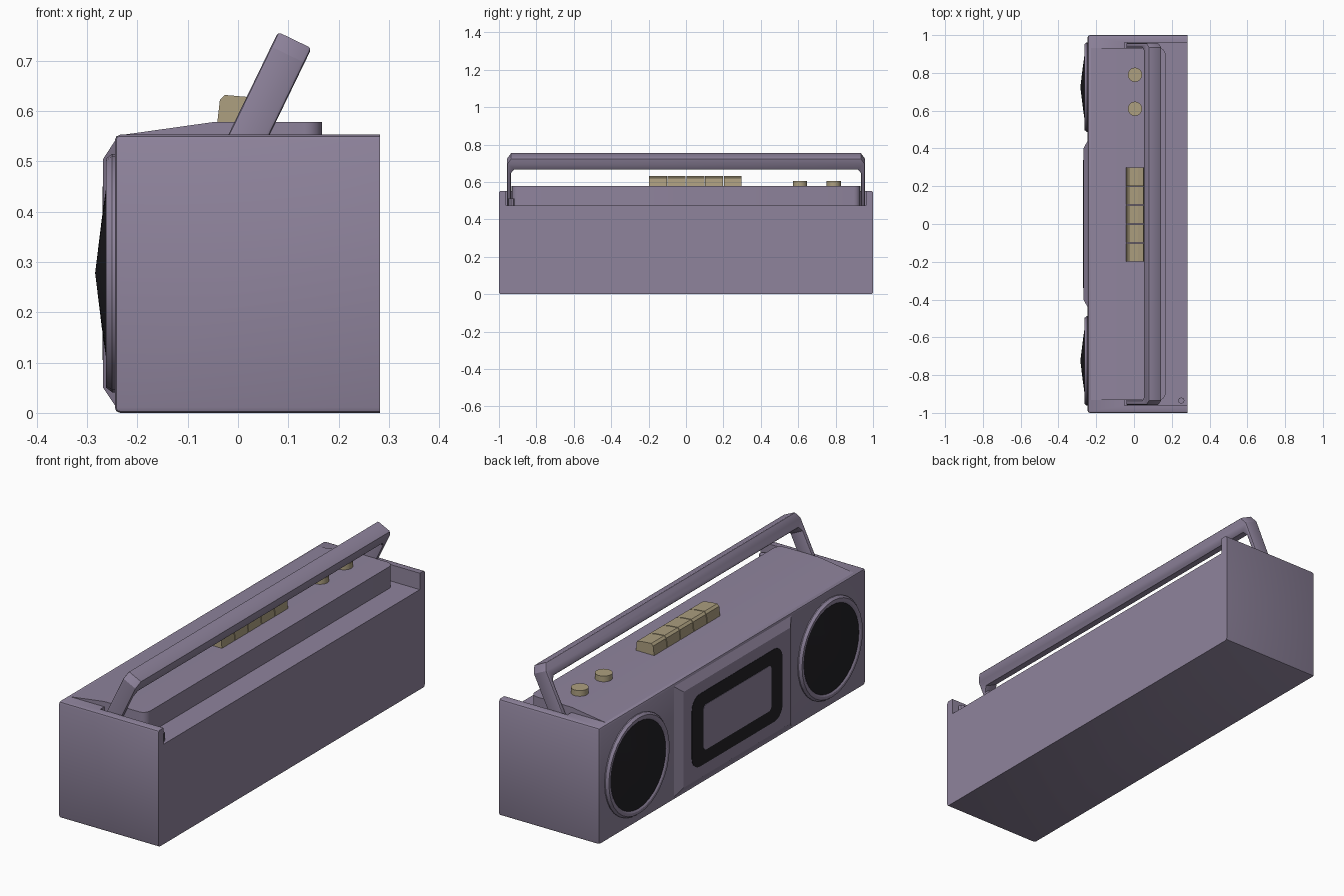
import bpy, bmesh, math
from mathutils import Vector

if "Cube" in bpy.data.objects:
    bpy.data.objects.remove(bpy.data.objects["Cube"])


def material(name, rgb):
    m = bpy.data.materials.new(name)
    m.diffuse_color = (*rgb, 1)
    m.use_nodes = True
    m.node_tree.nodes["Principled BSDF"].inputs["Base Color"].default_value = m.diffuse_color
    return m


PURPLE = material("dusty purple", (0.275, 0.23, 0.335))
DARK = material("speaker black", (0.016, 0.015, 0.019))
TAN = material("button tan", (0.42, 0.35, 0.215))


def finish(bm, name, mats, smooth=True):
    """Turn a bmesh into a named object."""
    bmesh.ops.recalc_face_normals(bm, faces=bm.faces)
    me = bpy.data.meshes.new(name)
    bm.to_mesh(me)
    bm.free()
    ob = bpy.data.objects.new(name, me)
    bpy.context.collection.objects.link(ob)
    for m in mats:
        me.materials.append(m)
    if smooth:
        smooth_object(ob)
    return ob


def smooth_object(ob):
    bpy.ops.object.select_all(action='DESELECT')
    bpy.context.view_layer.objects.active = ob
    ob.select_set(True)
    bpy.ops.object.shade_smooth_by_angle(angle=math.radians(30))


def prism(points, offset):
    """Closed outline extruded along an offset vector."""
    bm = bmesh.new()
    face = bm.faces.new([bm.verts.new(p) for p in points])
    ext = bmesh.ops.extrude_face_region(bm, geom=[face])
    moved = [v for v in ext["geom"] if isinstance(v, bmesh.types.BMVert)]
    bmesh.ops.translate(bm, verts=moved, vec=offset)
    bmesh.ops.recalc_face_normals(bm, faces=bm.faces)
    return bm


def box(x0, x1, y0, y1, z0, z1):
    return prism([(x0, y0, z0), (x1, y0, z0), (x1, y1, z0), (x0, y1, z0)], (0, 0, z1 - z0))


def bevel(bm, edges, width, segments=2):
    bmesh.ops.bevel(bm, geom=list(edges), offset=width, segments=segments,
                    profile=0.5, affect='EDGES')


def rounded_rect(x, hy, z0, z1, r):
    """Rounded rectangle outline in the yz plane."""
    pts = []
    corners = [(hy - r, z1 - r, 0), (-hy + r, z1 - r, 90), (-hy + r, z0 + r, 180), (hy - r, z0 + r, 270)]
    for cy, cz, a0 in corners:
        for k in range(6):
            a = math.radians(a0 + 18 * k)
            pts.append((x, cy + r * math.cos(a), cz + r * math.sin(a)))
    return pts


# case: box softened everywhere but the back, with a shelf cut in the top rear
bm = box(-0.245, 0.282, -1, 1, 0, 0.553)
bevel(bm, [e for e in bm.edges if min(v.co.x for v in e.verts) < 0], 0.011)
case = finish(bm, "case", [PURPLE], smooth=False)
cutter = finish(box(-0.05, 0.4, -0.962, 0.962, 0.475, 0.8), "shelf_cutter", [PURPLE], smooth=False)
mod = case.modifiers.new("shelf", 'BOOLEAN')
mod.operation, mod.object, mod.solver = 'DIFFERENCE', cutter, 'EXACT'
bpy.context.view_layer.objects.active = case
bpy.ops.object.modifier_apply(modifier=mod.name)
bpy.data.objects.remove(cutter)
smooth_object(case)

# raised top deck with a sloping front and rounded rear corners
profile = [(-0.235, 0.552), (-0.05, 0.578), (0.167, 0.578), (0.167, 0.46), (-0.235, 0.46)]
bm = prism([(x, -0.932, z) for x, z in profile], (0, 1.864, 0))
bevel(bm, [e for e in bm.edges if all(v.co.x > 0.16 for v in e.verts)
           and abs(e.verts[0].co.z - e.verts[1].co.z) > 0.05], 0.035, 4)
finish(bm, "top_deck", [PURPLE])

# central front panel, tapered towards the front
bm = bmesh.new()
back = [bm.verts.new((-0.24, y, z)) for y, z in [(-.45, .008), (.45, .008), (.45, .548), (-.45, .548)]]
front = [bm.verts.new((-0.268, y, z)) for y, z in [(-.4, .05), (.4, .05), (.4, .505), (-.4, .505)]]
bm.faces.new(back)
bm.faces.new(front)
for i in range(4):
    j = (i + 1) % 4
    bm.faces.new([back[i], back[j], front[j], front[i]])
finish(bm, "front_panel", [PURPLE], smooth=False)

# cassette window: dark surround plate and inner plate
finish(prism(rounded_rect(-0.266, 0.34, 0.105, 0.45, 0.06), (-0.0035, 0, 0)), "window_surround", [DARK])
finish(prism(rounded_rect(-0.267, 0.255, 0.17, 0.385, 0.02), (-0.004, 0, 0)), "window_plate", [PURPLE])

# speakers: lathed rim and shallow dark cone
RIM = [(0.237, -0.24), (0.237, -0.250), (0.228, -0.262), (0.214, -0.262), (0.206, -0.257)]
CONE = [(0.206, -0.257), (0.11, -0.2705), (0.0, -0.284)]
SIDES = 32
for side, label in ((-1, "a"), (1, "b")):
    for part, prof, mat in (("rim", RIM, PURPLE), ("cone", CONE, DARK)):
        bm = bmesh.new()
        vs = [bm.verts.new((x, side * 0.725, 0.278 + r)) for r, x in prof]
        es = [bm.edges.new(p) for p in zip(vs, vs[1:])]
        bmesh.ops.spin(bm, geom=vs + es, cent=(0, side * 0.725, 0.278), axis=(1, 0, 0),
                       angle=math.tau, steps=SIDES)
        bmesh.ops.remove_doubles(bm, verts=bm.verts, dist=1e-5)
        ob = finish(bm, f"speaker_{part}_{label}", [mat])
        # make the open lathe face forwards
        if sum(p.normal.x * p.area for p in ob.data.polygons) > 0:
            ob.data.flip_normals()

# carrying handle: U outline in (y, u), tilted backwards
axis = Vector((0.436, 0, 0.9))
across = Vector((0.9, 0, -0.436))
top = Vector((0.113, 0, 0.741))
half = [(0.935, 0.0), (0.957, -0.032), (0.957, -0.283), (0.935, -0.283), (0.935, -0.088), (0.918, -0.067)]
outline = half + [(-y, u) for y, u in reversed(half)]
W = 0.074
bm = prism([top + axis * u + Vector((0, y, 0)) - across * W / 2 for y, u in outline], across * W)
bevel(bm, [e for e in bm.edges if e.calc_face_angle(0) > math.radians(80)
           and abs((e.verts[0].co - e.verts[1].co).normalized().dot(across)) < 0.5], 0.007)
finish(bm, "handle", [PURPLE])

# row of five push buttons
key = [(-0.042, 0.57), (-0.036, 0.622), (-0.026, 0.632), (0.02, 0.628), (0.05, 0.622), (0.055, 0.57)]
for i in range(5):
    y = -0.2 + 0.1 * i
    finish(prism([(x, y + 0.002, z) for x, z in key], (0, 0.096, 0)), f"button_{i + 1}", [TAN], smooth=False)


def upright_cylinder(name, x, y, r, z0, z1, sides, mat):
    ring = [(x + r * math.cos(math.tau * k / sides), y + r * math.sin(math.tau * k / sides), z0)
            for k in range(sides)]
    finish(prism(ring, (0, 0, z1 - z0)), name, [mat])


# two round knobs and the aerial stub on the rear shelf
for i, y in enumerate((0.61, 0.79)):
    upright_cylinder(f"knob_{i + 1}", 0.005, y, 0.038, 0.57, 0.605, 20, TAN)
upright_cylinder("aerial_stub", 0.25, -0.935, 0.017, 0.47, 0.512, 8, PURPLE)
